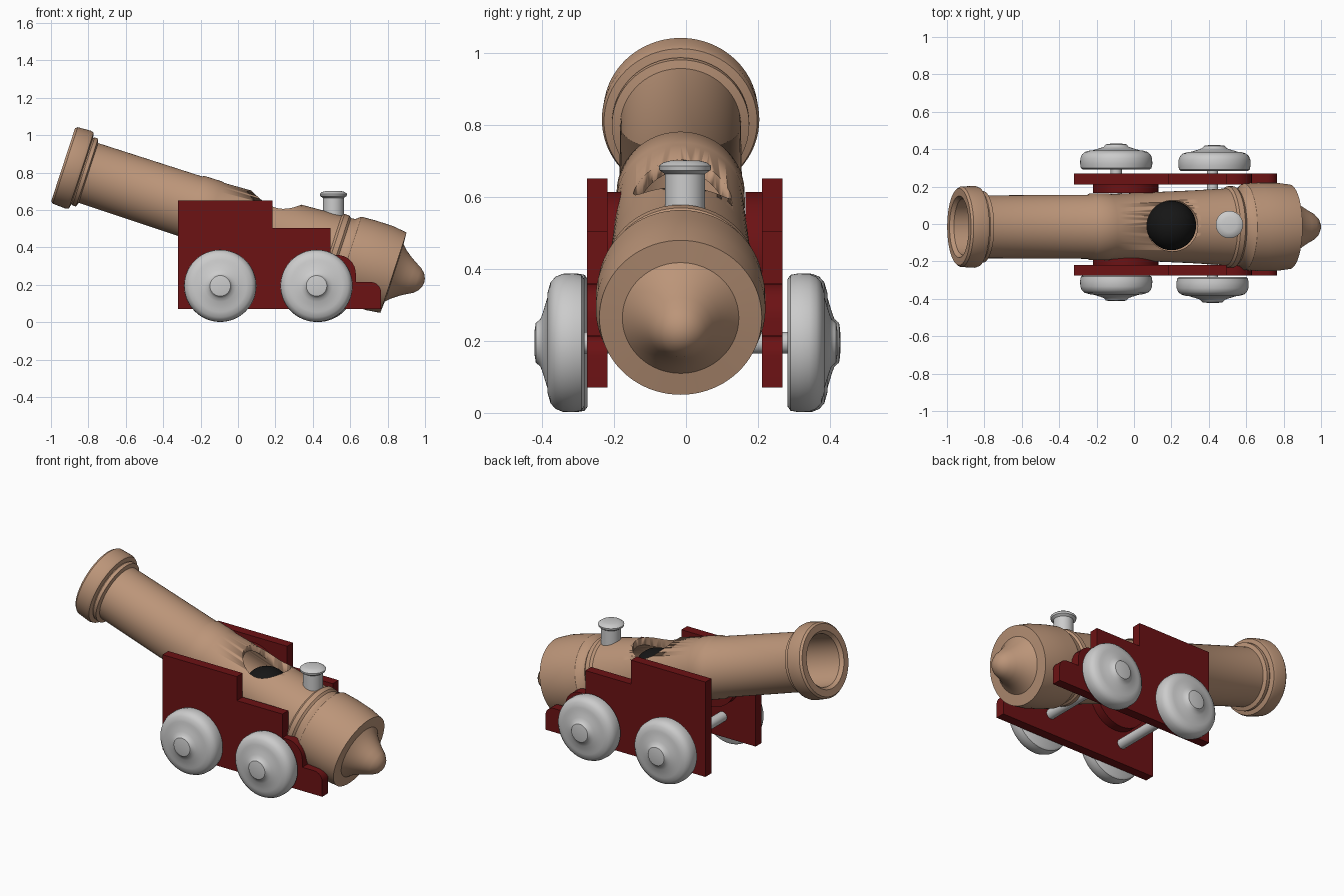
import bpy, bmesh, math
from mathutils import Vector, Matrix

if "Cube" in bpy.data.objects:
    bpy.data.objects.remove(bpy.data.objects["Cube"])


def material(name, rgb):
    m = bpy.data.materials.new(name)
    m.diffuse_color = (*rgb, 1)
    m.use_nodes = True
    m.node_tree.nodes["Principled BSDF"].inputs["Base Color"].default_value = m.diffuse_color
    return m


BRONZE = material("bronze", (0.50, 0.30, 0.19))
RED = material("red_paint", (0.15, 0.006, 0.007))
BLACK = material("black_iron", (0.008, 0.008, 0.008))


def finish(name, bm, mat=None, smooth=True, angle=35):
    bmesh.ops.recalc_face_normals(bm, faces=bm.faces)
    me = bpy.data.meshes.new(name)
    bm.to_mesh(me)
    bm.free()
    ob = bpy.data.objects.new(name, me)
    bpy.context.collection.objects.link(ob)
    if mat:
        me.materials.append(mat)
    bpy.ops.object.select_all(action='DESELECT')
    ob.select_set(True)
    bpy.context.view_layer.objects.active = ob
    if smooth:
        bpy.ops.object.shade_smooth_by_angle(angle=math.radians(angle))
    return ob


def lathe(name, profile, origin, axis, mat=None, seg=64, angle=35):
    """Revolve (distance along axis, radius) points; ends at radius 0 close to a tip."""
    bm = bmesh.new()
    rings = []
    for t, r in profile:
        if r == 0:
            rings.append([bm.verts.new((0, 0, t))])
        else:
            rings.append([bm.verts.new((r * math.cos(2 * math.pi * i / seg),
                                        r * math.sin(2 * math.pi * i / seg), t))
                          for i in range(seg)])
    for a, b in zip(rings, rings[1:]):
        for i in range(seg):
            j = (i + 1) % seg
            quad = [a[i % len(a)], a[j % len(a)], b[j % len(b)], b[i % len(b)]]
            bm.faces.new(list(dict.fromkeys(quad)))
    rot = Vector(axis).to_track_quat('Z', 'Y').to_matrix().to_4x4()
    bm.transform(Matrix.Translation(origin) @ rot)
    return finish(name, bm, mat, angle=angle)


def rod(name, start, axis, length, radius, mat=None, seg=32):
    return lathe(name, [(0, 0), (0, radius), (length, radius), (length, 0)],
                 start, axis, mat, seg)


# barrel: outer shape from muzzle to knob, then the bore
tilt = math.radians(18.1)
barrel_axis = (math.cos(tilt), 0, -math.sin(tilt))
barrel = lathe("barrel", [
    (1.45, 0), (1.45, 0.15), (0.02, 0.15), (0.0, 0.165), (0.0, 0.205), (0.012, 0.215),
    (0.085, 0.219), (0.102, 0.213), (0.108, 0.186), (0.115, 0.191), (0.135, 0.191), (0.142, 0.168),
    (0.725, 0.171), (0.738, 0.178), (0.835, 0.179), (0.85, 0.175),
    (1.30, 0.194), (1.50, 0.205), (1.512, 0.217), (1.54, 0.217), (1.552, 0.207), (1.575, 0.209),
    (1.602, 0.231), (1.68, 0.236), (1.78, 0.236), (1.858, 0.226),
    (1.862, 0.162), (1.885, 0.138), (1.92, 0.112), (1.955, 0.09),
    (1.99, 0.071), (2.015, 0.048), (2.028, 0.022), (2.031, 0)],
    (-0.935, -0.015, 0.8425), barrel_axis, BRONZE, 80)

# loading hole cut down into the bore
cutter = rod("hole_cutter", (0.205, -0.01, 0.5), (0, 0, 1), 0.5, 0.136, BRONZE, 48)
cutter.hide_render = True
mod = barrel.modifiers.new("hole", 'BOOLEAN')
mod.operation = 'DIFFERENCE'
mod.solver = 'EXACT'
mod.object = cutter
bpy.context.view_layer.objects.active = barrel
bpy.ops.object.modifier_apply(modifier=mod.name)
bpy.data.objects.remove(cutter)

# ball in the hole
bm = bmesh.new()
bmesh.ops.create_uvsphere(bm, u_segments=40, v_segments=24, radius=0.132,
                          matrix=Matrix.Translation((0.2, -0.008, 0.475)))
finish("ball", bm, BLACK)

# vent tube with a flat cap
lathe("vent_tube", [(0.0, 0), (0.0, 0.056), (0.115, 0.056), (0.125, 0.071), (0.137, 0.073),
                    (0.147, 0.06), (0.152, 0.04), (0.153, 0)],
      (0.51, -0.003, 0.55), (0, 0, 1), seg=40)


# stepped carriage sides
def arc(cx, cz, r, steps=8):
    return [(cx + r * math.sin(math.pi / 2 * i / steps),
             cz + r * math.cos(math.pi / 2 * i / steps)) for i in range(steps + 1)]


outline = [(-0.32, 0.07), (-0.32, 0.652), (0.185, 0.652), (0.185, 0.505), (0.495, 0.505), (0.495, 0.36)]
outline += arc(0.53, 0.26, 0.1) + [(0.63, 0.215)] + arc(0.71, 0.16, 0.055) + [(0.765, 0.07)]
for side, y in (("front", -0.276), ("back", 0.212)):
    bm = bmesh.new()
    face = bm.faces.new([bm.verts.new((x, y, z)) for x, z in outline])
    new = bmesh.ops.extrude_face_region(bm, geom=[face])["geom"]
    bmesh.ops.translate(bm, vec=(0, 0.057, 0),
                        verts=[v for v in new if isinstance(v, bmesh.types.BMVert)])
    finish(side + "_carriage_side", bm, RED)

# round barrel supports inside the sides
for side, s in (("front", -1), ("back", 1)):
    rod(side + "_barrel_support", (-0.045, s * 0.165, 0.44), (0, s, 0), 0.055, 0.175, RED, 48)

# wheels, each slightly shifted, and axles
wheel = [(0, 0), (0, 0.178), (0.008, 0.189), (0.03, 0.193), (0.06, 0.192), (0.08, 0.184),
         (0.094, 0.168), (0.102, 0.14), (0.103, 0.125), (0.115, 0.085), (0.122, 0.066),
         (0.128, 0.061), (0.135, 0.055), (0.138, 0.035), (0.139, 0)]
for name, x, y, s in (("front_left", -0.095, -0.274, -1), ("front_right", 0.42, -0.283, -1),
                      ("back_left", -0.095, 0.291, 1), ("back_right", 0.43, 0.283, 1)):
    lathe(name + "_wheel", wheel, (x, y, 0.195), (0, s, 0), angle=40)
for name, x in (("left", -0.095), ("right", 0.42)):
    rod(name + "_axle", (x, -0.3, 0.195), (0, 1, 0), 0.61, 0.03)
